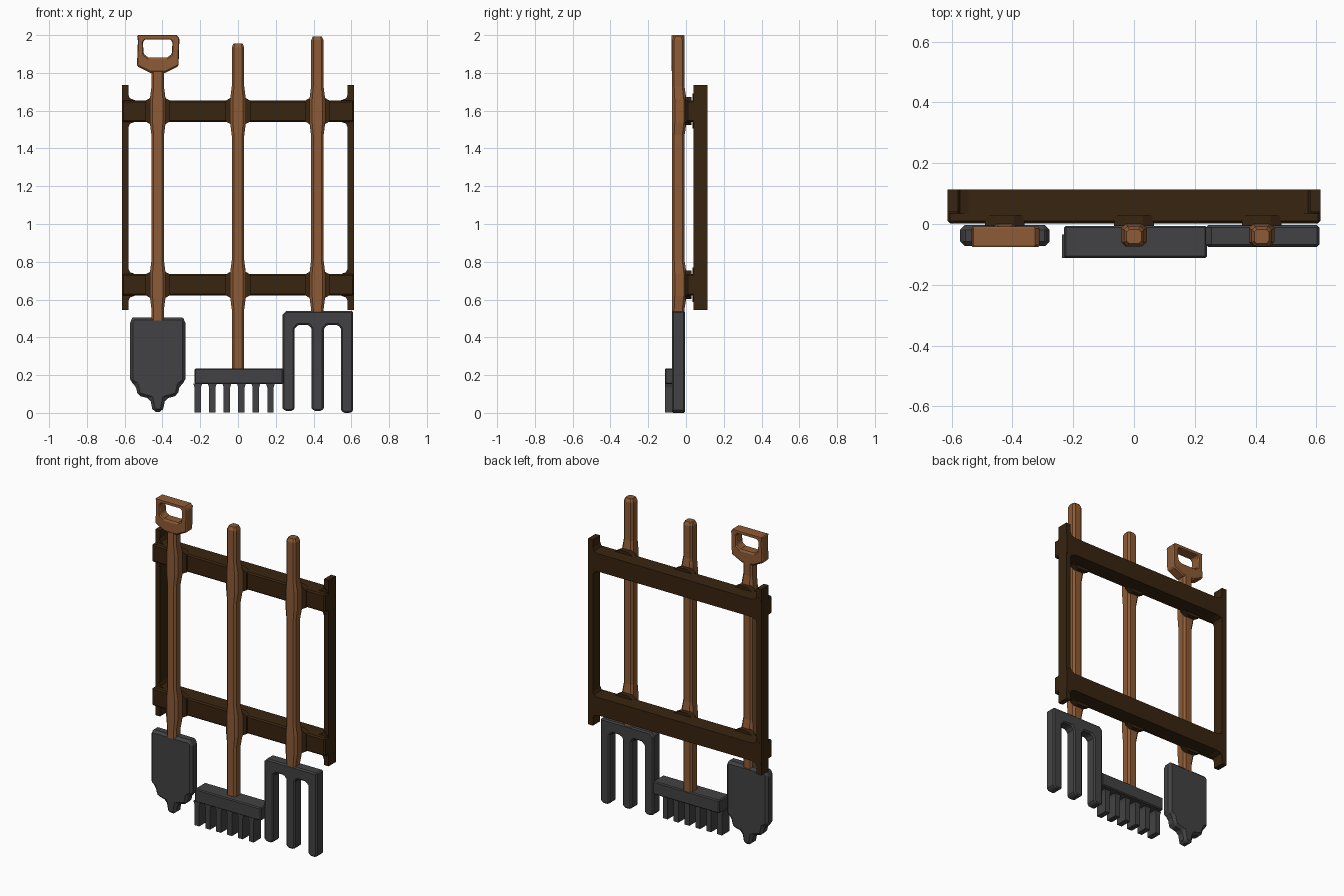
import bpy, bmesh

cube = bpy.data.objects.get("Cube")
if cube:
    bpy.data.objects.remove(cube, do_unlink=True)


def material(name, rgb):
    m = bpy.data.materials.new(name)
    m.use_nodes = True
    m.diffuse_color = (*rgb, 1)
    m.node_tree.nodes["Principled BSDF"].inputs["Base Color"].default_value = (*rgb, 1)
    return m


DARK = material("dark wood", (0.040, 0.018, 0.005))
WOOD = material("handle wood", (0.27, 0.105, 0.036))
METAL = material("dark metal", (0.055, 0.055, 0.058))


def finish(name, bm, mat, bevel=0):
    bmesh.ops.recalc_face_normals(bm, faces=bm.faces)
    mesh = bpy.data.meshes.new(name)
    bm.to_mesh(mesh)
    bm.free()
    mesh.materials.append(mat)
    ob = bpy.data.objects.new(name, mesh)
    bpy.context.collection.objects.link(ob)
    if bevel:
        mod = ob.modifiers.new("bevel", "BEVEL")
        mod.width = bevel
        mod.segments = 1
        mod.limit_method = "ANGLE"
        mod.angle_limit = 0.8
    return ob


def plate(name, outline, y0, y1, mat, bevel=0):
    """Extrude an outline of (x, z) points from y0 to y1."""
    bm = bmesh.new()
    face = bm.faces.new([bm.verts.new((x, y0, z)) for x, z in outline])
    new = bmesh.ops.extrude_face_region(bm, geom=[face])["geom"]
    bmesh.ops.translate(bm, vec=(0, y1 - y0, 0),
                        verts=[v for v in new if isinstance(v, bmesh.types.BMVert)])
    return finish(name, bm, mat, bevel)


def box(name, x0, x1, y0, y1, z0, z1, mat, bevel=0):
    return plate(name, [(x0, z0), (x1, z0), (x1, z1), (x0, z1)], y0, y1, mat, bevel)


def section(bm, x, z, half, y0, y1):
    """Ring of a chamfered square bar."""
    c = half * 0.35
    pts = [(-half + c, y0), (half - c, y0), (half, y0 + c), (half, y1 - c),
           (half - c, y1), (-half + c, y1), (-half, y1 - c), (-half, y0 + c)]
    return [bm.verts.new((x + px, py, z)) for px, py in pts]


def bridge(bm, a, b):
    n = len(a)
    for i in range(n):
        bm.faces.new((a[i], a[(i + 1) % n], b[(i + 1) % n], b[i]))


RAILS = (0.678, 1.598)
HANDLES = {"shovel": (-0.425, 0.49, 1.84), "rake": (0, 0.22, 1.955), "fork": (0.42, 0.53, 1.993)}

# Long handles, swelling where they rest on the rails
for tool, (x, low, high) in HANDLES.items():
    bm = bmesh.new()
    levels = [(low, 0.033, -0.008)]
    for r in RAILS:
        levels += [(r - 0.13, 0.033, -0.008), (r - 0.06, 0.042, 0.003),
                   (r + 0.06, 0.042, 0.003), (r + 0.13, 0.033, -0.008)]
    levels += [(high - 0.02, 0.033, -0.008), (high, 0.024, -0.018)]
    rings = [section(bm, x, z, half, -0.074 if z < high else -0.064, back)
             for z, half, back in levels]
    for a, b in zip(rings, rings[1:]):
        bridge(bm, a, b)
    bm.faces.new(rings[0])
    bm.faces.new(rings[-1])
    finish(tool + "_handle", bm, WOOD)

# Looped grip of the shovel
outer = [(-0.535, 2.0), (-0.325, 2.0), (-0.31, 1.985), (-0.315, 1.835),
         (-0.385, 1.80), (-0.465, 1.80), (-0.535, 1.835), (-0.53, 1.97)]
inner = [(-0.49, 1.978), (-0.36, 1.978), (-0.347, 1.965), (-0.35, 1.90),
         (-0.375, 1.882), (-0.475, 1.882), (-0.50, 1.90), (-0.503, 1.965)]
bm = bmesh.new()
of, ob, nf, nb = [[bm.verts.new((x, y, z)) for x, z in pts]
                  for pts, y in ((outer, -0.076), (outer, -0.008), (inner, -0.076), (inner, -0.008))]
for a, b in ((of, ob), (ob, nb), (nb, nf), (nf, of)):
    bridge(bm, a, b)
finish("shovel_grip", bm, WOOD, 0.007)

# Shovel blade, stepped down to a point
half_blade = [(0.13, 0.506), (0.147, 0.49), (0.147, 0.165), (0.118, 0.148),
              (0.105, 0.092), (0.04, 0.075), (0.026, 0.006)]
blade = half_blade + [(-x, z) for x, z in reversed(half_blade)]
plate("shovel_blade", [(x - 0.425, z) for x, z in blade], -0.073, -0.004, METAL, 0.015)

# Rake head and its six flared teeth
box("rake_head", -0.23, 0.24, -0.112, -0.006, 0.152, 0.235, METAL, 0.006)
for i in range(6):
    x = -0.213 + i * 0.077
    tooth = [(x - 0.024, 0.156), (x - 0.017, 0.135), (x - 0.017, 0.002),
             (x + 0.017, 0.002), (x + 0.017, 0.135), (x + 0.024, 0.156)]
    plate(f"rake_tooth_{i + 1}", tooth, -0.112, -0.035, METAL)

# Fork head with three tines
fork = [(0.255, 0.54), (0.235, 0.52)]
for x, tip in ((0.268, 0.01), (0.422, 0.01), (0.578, 0)):
    r = 0.032
    fork += [(x - r, 0.445), (x - r, tip + 0.015), (x - r + 0.012, tip),
             (x + r - 0.012, tip), (x + r, tip + 0.015), (x + r, 0.445)]
    if x < 0.5:
        fork += [(x + r + 0.018, 0.466), (x + r + 0.074, 0.466)]
fork += [(0.61, 0.54)]
plate("fork_head", fork, -0.075, -0.004, METAL, 0.008)

# Rack posts
for side, s in (("left", 1), ("right", -1)):
    box(side + "_post", *sorted((s * 0.58, s * 0.613)), 0.04, 0.113, 0.545, 1.735, DARK)

# Rack rails: a back beam flared into the posts, a front beam with swells under the handles
for name, z in zip(("lower", "upper"), RAILS):
    h = 0.057
    edge = [(-0.61, h), (-0.583, h + 0.035), (-0.572, h + 0.01), (-0.545, h),
            (0.545, h), (0.572, h + 0.01), (0.583, h + 0.035), (0.61, h)]
    plate(name + "_rail_back", [(x, z + d) for x, d in edge] +
          [(x, z - d) for x, d in reversed(edge)], 0.035, 0.114, DARK)
    box(name + "_rail_front", -0.613, 0.613, 0.002, 0.07, z - h, z + h, DARK, 0.008)
    for tool, (x, _, _) in HANDLES.items():
        swell = [(0.065, h - 0.002), (0.03, h + 0.018), (-0.03, h + 0.018), (-0.065, h - 0.002)]
        plate(f"{name}_{tool}_rest", [(x + dx, z + d) for dx, d in swell] +
              [(x + dx, z - d) for dx, d in reversed(swell)], -0.006, 0.03, DARK)
